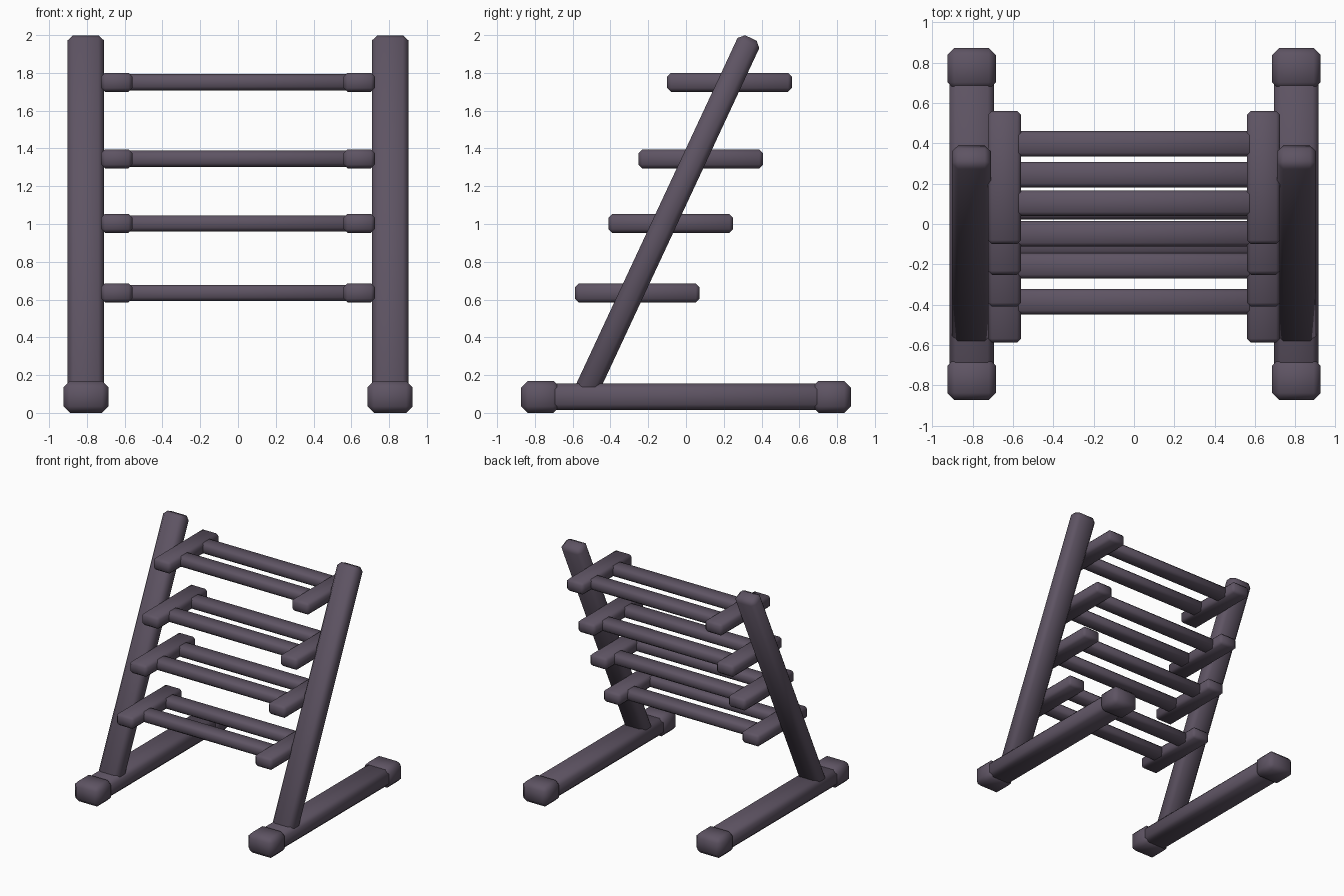
import bpy, bmesh
from math import atan2
from mathutils import Matrix, Vector

cube = bpy.data.objects.get("Cube")
if cube:
    bpy.data.objects.remove(cube, do_unlink=True)

paint = bpy.data.materials.new("dusky purple grey")
paint.use_nodes = True
colour = (0.112, 0.088, 0.125, 1)
paint.diffuse_color = colour
paint.node_tree.nodes["Principled BSDF"].inputs["Base Color"].default_value = colour


def block(name, centre, size, chamfer, tilt=0):
    """Chamfered bar, softly shaded, tilted about the x axis."""
    bm = bmesh.new()
    bmesh.ops.create_cube(bm, size=1)
    bmesh.ops.scale(bm, vec=size, verts=bm.verts)
    bmesh.ops.bevel(bm, geom=bm.edges[:], offset=chamfer, segments=1,
                    profile=0.5, affect='EDGES')
    bmesh.ops.transform(bm, verts=bm.verts, matrix=Matrix.Translation(centre)
                        @ Matrix.Rotation(tilt, 4, 'X'))
    mesh = bpy.data.meshes.new(name)
    bm.to_mesh(mesh)
    bm.free()
    mesh.materials.append(paint)
    obj = bpy.data.objects.new(name, mesh)
    bpy.context.scene.collection.objects.link(obj)
    bpy.ops.object.select_all(action='DESELECT')
    obj.select_set(True)
    bpy.context.view_layer.objects.active = obj
    bpy.ops.object.shade_smooth_by_angle(angle=1.05)
    return obj


# Centre of each step, as (y, z)
steps = [(-0.258, 0.635), (-0.08, 1.003), (0.078, 1.345), (0.23, 1.75)]

# Leaning uprights run between these two points, as (y, z)
low, high = Vector((-0.536, 0.1)), Vector((0.343, 1.985))
lean = high - low
mid = (low + high) / 2

for side, s in (("left", 1), ("right", -1)):
    # Feet with end caps
    block(f"{side}_foot", (s * 0.805, 0, 0.085), (0.22, 1.6, 0.14), 0.03)
    for end, e in (("front", -1), ("back", 1)):
        block(f"{side}_{end}_foot_cap", (s * 0.805, e * 0.77, 0.085),
              (0.24, 0.205, 0.17), 0.035)
    # Upright
    block(f"{side}_upright", (s * 0.806, mid.x, mid.y),
          (0.193, 0.127, lean.length), 0.03, -atan2(lean.x, lean.y))
    # Brackets that carry the rungs
    for i, (y, z) in enumerate(steps, 1):
        block(f"{side}_bracket_{i}", (s * 0.642, y, z), (0.165, 0.66, 0.1), 0.02)

# Two rungs for each step
for i, (y, z) in enumerate(steps, 1):
    for end, offset in (("front", -0.127), ("back", 0.167)):
        block(f"{end}_rung_{i}", (0, y + offset, z), (1.2, 0.127, 0.086), 0.02)
